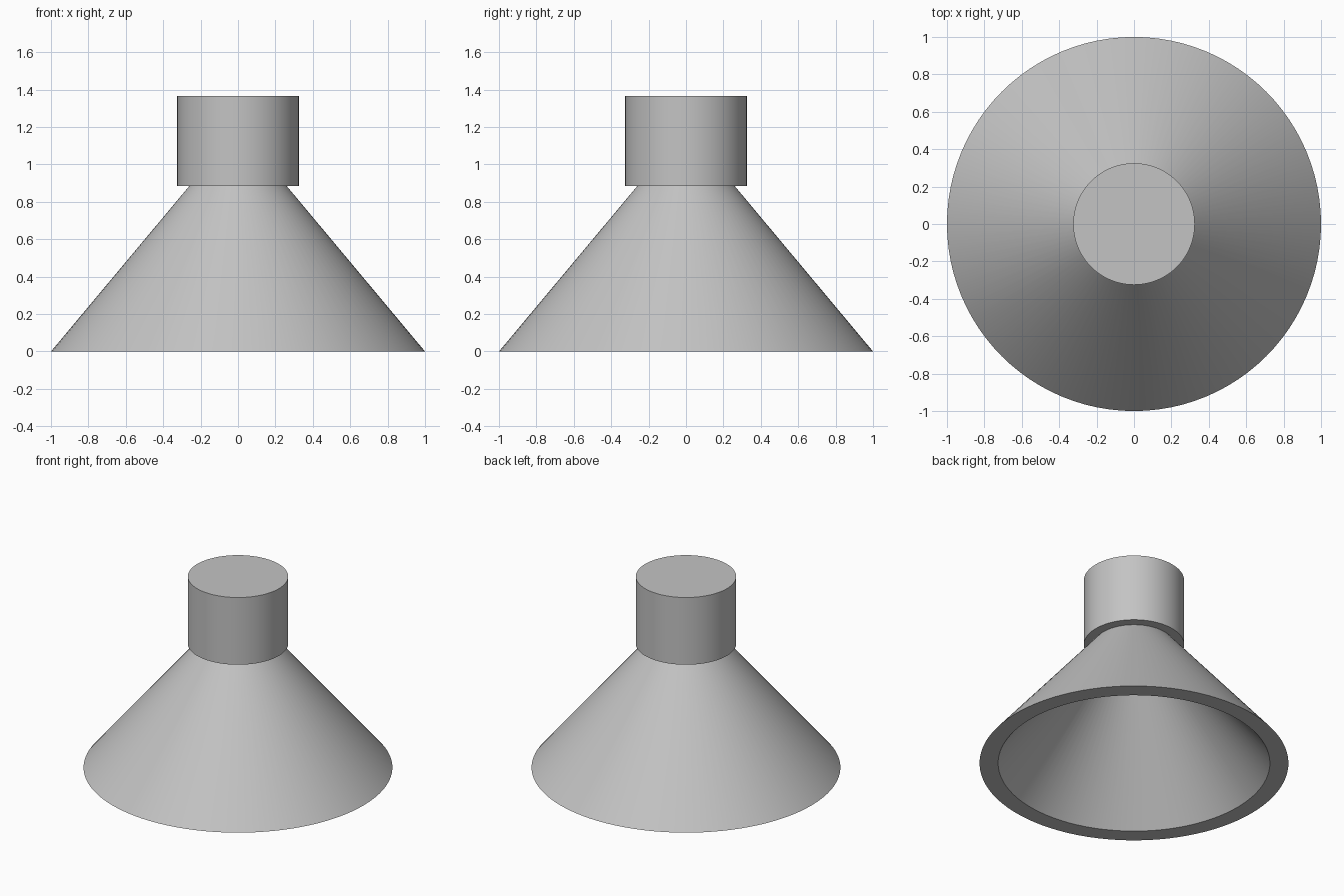
import bpy
import bmesh
from math import tau, radians

cube = bpy.data.objects.get("Cube")
if cube:
    bpy.data.objects.remove(cube, do_unlink=True)

SIDES = 96

# One plain grey for everything
grey = bpy.data.materials.new("light_grey")
grey.use_nodes = True
colour = (0.55, 0.55, 0.55, 1.0)
grey.diffuse_color = colour
grey.node_tree.nodes["Principled BSDF"].inputs["Base Color"].default_value = colour


def lathe(name, profile):
    """Revolve an (r, z) profile about z into a smooth-shaded object."""
    bm = bmesh.new()
    verts = [bm.verts.new((r, 0, z)) for r, z in profile]
    edges = [bm.edges.new(pair) for pair in zip(verts, verts[1:])]
    bmesh.ops.spin(bm, geom=verts + edges, cent=(0, 0, 0), axis=(0, 0, 1),
                   angle=tau, steps=SIDES, use_merge=True)
    bmesh.ops.remove_doubles(bm, verts=bm.verts, dist=0.0001)
    bmesh.ops.recalc_face_normals(bm, faces=bm.faces)
    mesh = bpy.data.meshes.new(name)
    bm.to_mesh(mesh)
    bm.free()
    mesh.materials.append(grey)
    obj = bpy.data.objects.new(name, mesh)
    bpy.context.collection.objects.link(obj)
    bpy.ops.object.select_all(action="DESELECT")
    obj.select_set(True)
    bpy.context.view_layer.objects.active = obj
    bpy.ops.object.shade_smooth_by_angle(angle=radians(30))
    return obj


# Hollow flared cone: outer wall, flat bottom rim, parallel inner wall
lathe("flared_cone", [(0.26, 0.885), (1.0, 0), (0.88, 0), (0.14, 0.885)])

# Solid cylindrical cap that overhangs the neck of the cone
lathe("top_cap", [(0, 0.885), (0.325, 0.885), (0.325, 1.365), (0, 1.365)])
